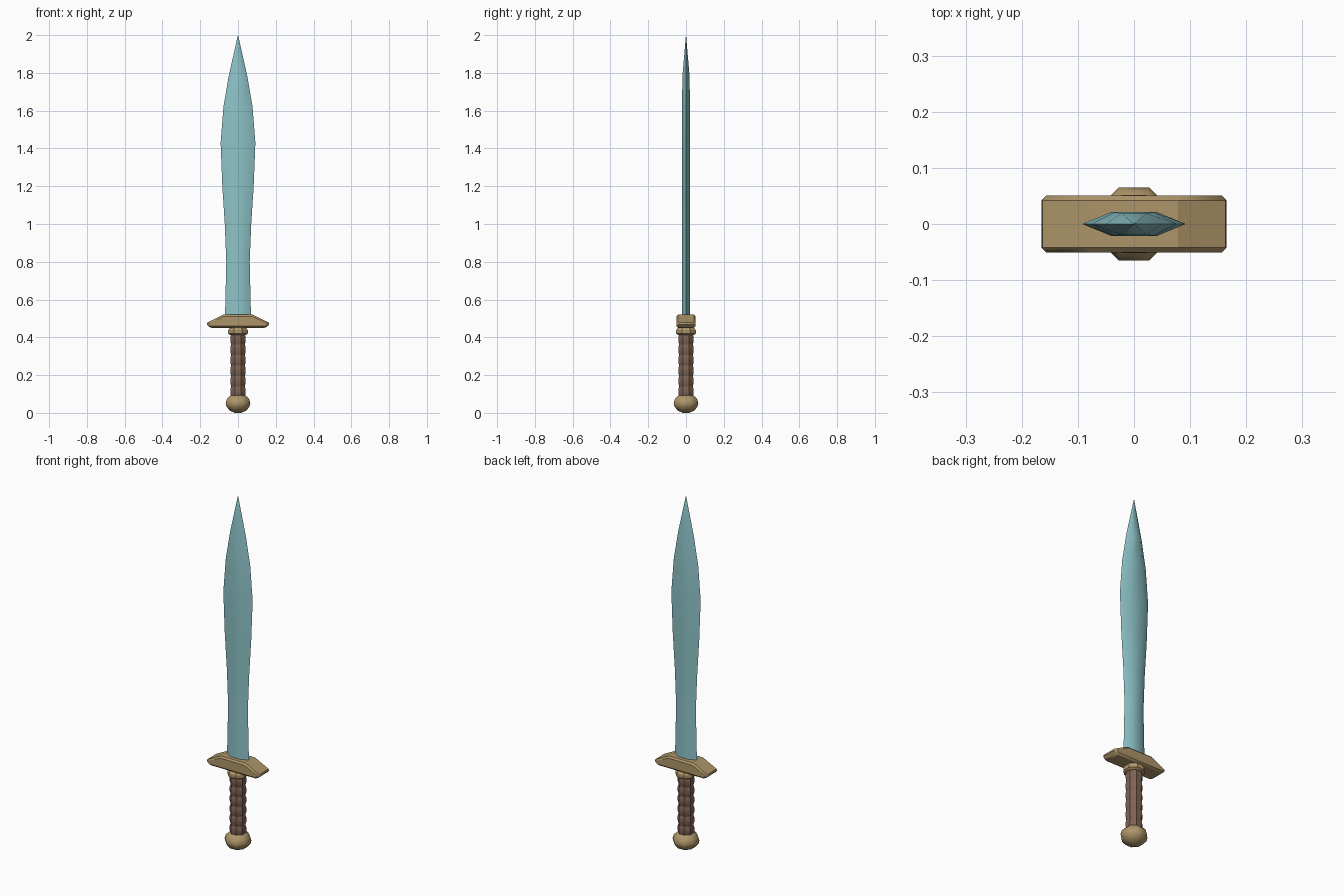
import bpy, bmesh, math

cube = bpy.data.objects.get("Cube")
if cube:
    bpy.data.objects.remove(cube, do_unlink=True)


def material(name, colour):
    mat = bpy.data.materials.new(name)
    mat.use_nodes = True
    mat.diffuse_color = (*colour, 1)
    mat.node_tree.nodes["Principled BSDF"].inputs["Base Color"].default_value = (*colour, 1)
    return mat


steel = material("pale teal steel", (0.27, 0.55, 0.58))
brass = material("dull brass", (0.42, 0.30, 0.14))
leather = material("brown leather", (0.21, 0.125, 0.085))


def loft(name, rings, mat, angle):
    """Skin closed rings of points, capping both ends."""
    bm = bmesh.new()
    loops = [[bm.verts.new(p) for p in ring] for ring in rings]
    n = len(loops[0])
    for low, high in zip(loops, loops[1:]):
        for i in range(n):
            j = (i + 1) % n
            bm.faces.new((low[i], low[j], high[j], high[i]))
    bm.faces.new(loops[0][::-1])
    bm.faces.new(loops[-1])
    bmesh.ops.remove_doubles(bm, verts=bm.verts, dist=0.0001)
    bmesh.ops.recalc_face_normals(bm, faces=bm.faces)
    mesh = bpy.data.meshes.new(name)
    bm.to_mesh(mesh)
    bm.free()
    obj = bpy.data.objects.new(name, mesh)
    bpy.context.collection.objects.link(obj)
    mesh.materials.append(mat)
    bpy.ops.object.select_all(action="DESELECT")
    obj.select_set(True)
    bpy.context.view_layer.objects.active = obj
    bpy.ops.object.shade_smooth_by_angle(angle=math.radians(angle))
    return obj


def octagon(r, z):
    """Eight-sided ring with flats facing front and sides."""
    return [(r * math.cos((i + 0.5) * math.pi / 4),
             r * math.sin((i + 0.5) * math.pi / 4), z) for i in range(8)]


def turned(name, profile, mat, angle):
    return loft(name, [octagon(r, z) for r, z in profile], mat, angle)


# Leaf-shaped blade with a six-sided section: height, half width, half thickness
def blade_ring(z, w, t):
    f = w * 0.45
    return [(w, 0, z), (f, t, z), (-f, t, z), (-w, 0, z), (-f, -t, z), (f, -t, z)]


stations = [(0.50, 0.069, 0.021), (0.80, 0.062, 0.021), (1.00, 0.070, 0.021),
            (1.20, 0.083, 0.021), (1.43, 0.092, 0.021), (1.62, 0.077, 0.021),
            (1.78, 0.050, 0.019), (2.00, 0.0005, 0.0005)]
loft("blade", [blade_ring(*s) for s in stations], steel, 60)

# Crossguard: front outline extruded in depth, with chamfered edges
half = [(0.148, 0.45), (0.171, 0.474), (0.078, 0.52)]
outline = half + [(-x, z) for x, z in reversed(half)]
guard = loft("crossguard", [[(x, y, z) for x, z in outline] for y in (-0.051, 0.051)], brass, 15)
chamfer = guard.modifiers.new("chamfer", "BEVEL")
chamfer.width = 0.009
chamfer.segments = 1
chamfer.limit_method = "ANGLE"
chamfer.angle_limit = math.radians(35)

# Collar under the guard
turned("collar", [(0.046, 0.413), (0.056, 0.420), (0.056, 0.438), (0.046, 0.452)], brass, 30)

# Grip with rounded ridges
ridges, bottom, top = 6, 0.085, 0.418
pitch = (top - bottom) / ridges
grip = []
for k in range(ridges):
    z = bottom + k * pitch
    grip += [(0.039, z), (0.044, z + pitch * 0.3), (0.044, z + pitch * 0.7)]
grip.append((0.039, top))
turned("grip", grip, leather, 30)

# Faceted ball pommel
turned("pommel", [(0.018, 0.0), (0.047, 0.012), (0.066, 0.033), (0.0705, 0.052),
                  (0.064, 0.073), (0.047, 0.090), (0.036, 0.096)], brass, 60)
